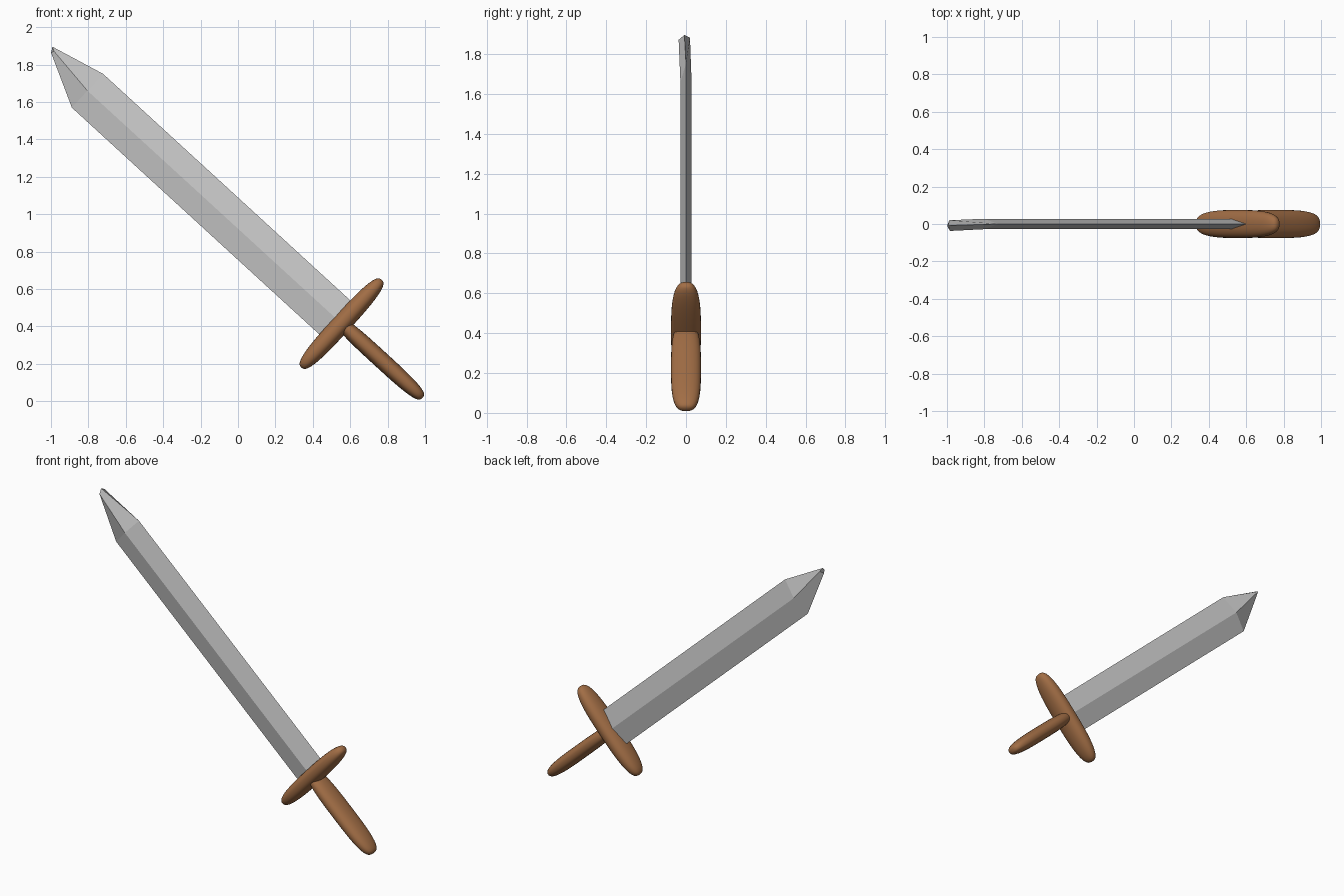
import bpy, bmesh
from math import cos, sin, pi, radians
from mathutils import Vector

if "Cube" in bpy.data.objects:
    bpy.data.objects.remove(bpy.data.objects["Cube"])

# Sword frame: u = across the blade, y = depth, e = along the axis toward the pommel
C, S = cos(radians(42.5)), sin(radians(42.5))
AXIS_U = 0.68


def place(u, y, e):
    u += AXIS_U
    return Vector((S * u + C * e, y, C * u - S * e))


def loft(name, rings, smooth=False, mat=None):
    """Skin a list of equal-length rings and cap both ends."""
    bm = bmesh.new()
    rows = [[bm.verts.new(place(*p)) for p in ring] for ring in rings]
    n = len(rows[0])
    for a, b in zip(rows, rows[1:]):
        for i in range(n):
            j = (i + 1) % n
            bm.faces.new((a[i], a[j], b[j], b[i]))
    bm.faces.new(rows[0])
    bm.faces.new(rows[-1])
    bmesh.ops.recalc_face_normals(bm, faces=bm.faces)
    for f in bm.faces:
        f.smooth = smooth
    me = bpy.data.meshes.new(name)
    bm.to_mesh(me)
    bm.free()
    if mat:
        me.materials.append(mat)
    ob = bpy.data.objects.new(name, me)
    bpy.context.collection.objects.link(ob)
    return ob


def spow(v, p):
    return abs(v) ** p * (1 if v >= 0 else -1)


def rounded_bar(name, half_len, half_thick, half_depth, power, to_local, mat):
    """Bar with an oval section and softly rounded ends."""
    rings = []
    for k in range(25):
        t = -cos(pi * (0.02 + 0.96 * k / 24))
        t = spow(t, 0.75) / abs(cos(pi * 0.02)) ** 0.75 * 0.9995
        w = (1 - abs(t) ** power) ** (1 / power)
        ring = []
        for i in range(28):
            a = 2 * pi * i / 28
            ring.append(to_local(t * half_len,
                                 half_thick * w * spow(cos(a), 0.87),
                                 half_depth * w * spow(sin(a), 0.87)))
        rings.append(ring)
    return loft(name, rings, True, mat)


wood = bpy.data.materials.new("brown_wood")
wood.diffuse_color = (0.36, 0.155, 0.06, 1)
wood.use_nodes = True
wood.node_tree.nodes["Principled BSDF"].inputs["Base Color"].default_value = wood.diffuse_color

# Blade: diamond section with a slightly skewed, blunt point
W, T = 0.123, 0.028


def diamond(e):
    return [(W, 0, e), (0, T, e), (-W, 0, e), (0, -T, e)]


tip = [(0.047, -0.008, -2.012), (0.04, 0.02, -2.0),
       (0.018, -0.01, -1.995), (0.035, -0.037, -1.99)]
loft("blade", [diamond(0.12), diamond(-1.715), tip])

# Crossguard
rounded_bar("crossguard", 0.318, 0.051, 0.075, 2.9,
            lambda t, a, b: (t, b, 0.128 + a), wood)

# Grip
rounded_bar("grip", 0.308, 0.045, 0.075, 3.3,
            lambda t, a, b: (a, b, 0.407 + t), wood)
